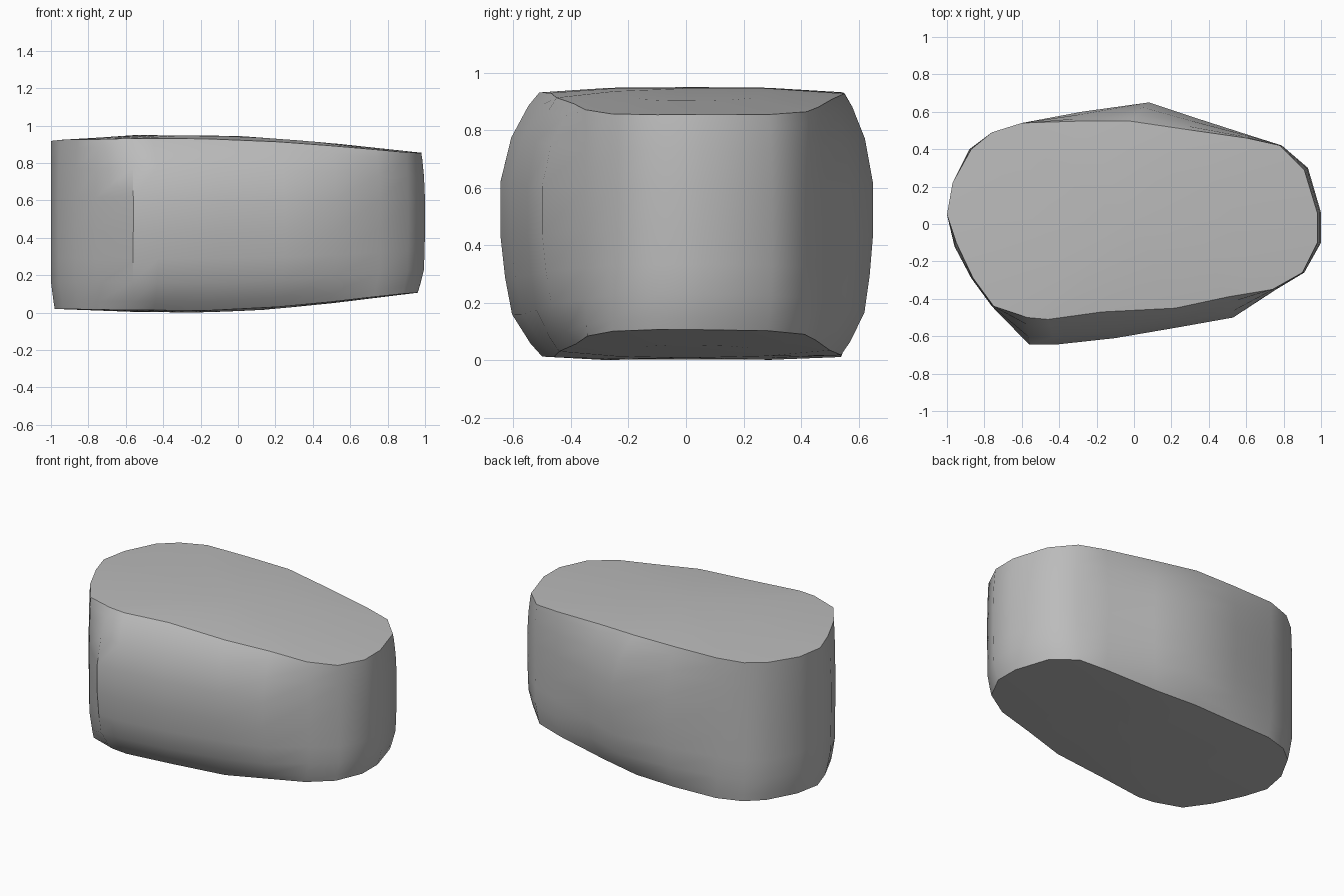
import bpy, bmesh, math

cube = bpy.data.objects.get("Cube")
if cube:
    bpy.data.objects.remove(cube)

stone = bpy.data.materials.new("warm grey stone")
stone.use_nodes = True
colour = (0.5, 0.5, 0.5, 1)
stone.diffuse_color = colour
stone.node_tree.nodes["Principled BSDF"].inputs["Base Color"].default_value = colour
stone.node_tree.nodes["Principled BSDF"].inputs["Roughness"].default_value = 0.9


def lerp(a, b, t):
    return a + (b - a) * t


def curve(points, x):
    """Piecewise linear lookup."""
    for (x0, y0), (x1, y1) in zip(points, points[1:]):
        if x <= x1:
            return lerp(y0, y1, max(0, (x - x0) / (x1 - x0)))
    return points[-1][1]


# Plan outlines of the worn rim and of the widest girth, matched point by point
rim = [(-1, .05), (-.95, -.1), (-.86, -.29), (-.75, -.44), (-.57, -.5), (-.46, -.51),
       (-.17, -.47), (.22, -.45), (.5, -.39), (.74, -.35), (.9, -.26), (.98, -.1),
       (.98, .06), (.91, .29), (.78, .42), (.6, .46), (.25, .51), (-.02, .55),
       (-.3, .55), (-.6, .54), (-.76, .49), (-.87, .4), (-.97, .22)]
girth = [(-1, .05), (-.96, -.12), (-.87, -.29), (-.76, -.44), (-.56, -.645), (-.42, -.645),
         (-.1, -.61), (.25, -.55), (.53, -.5), (.76, -.35), (.91, -.26), (1, -.1),
         (1, .06), (.93, .3), (.79, .42), (.6, .48), (.32, .57), (.08, .65),
         (-.28, .6), (-.6, .54), (-.76, .49), (-.88, .4), (-.97, .22)]

# Lengthwise height of the upper and lower surfaces
upper = [(-1, .92), (-.9, .935), (-.6, .95), (0, .945), (.35, .92), (.73, .885), (1, .855)]
lower = [(-1, .02), (-.7, .005), (-.2, 0), (.15, .015), (.5, .05), (1, .11)]

# Side profile: height fraction, bulge towards the girth
profile = [(0, 0), (.05, .28), (.16, .7), (.3, .88), (.46, 1),
           (.66, 1), (.83, .72), (.95, .28), (1, 0)]

bm = bmesh.new()


def point(x, y, t, spread=1):
    droop = .018 * spread ** 4 * min(1, abs(y) * 2)
    z = lerp(curve(lower, x) + droop * .6, curve(upper, x) - droop, t)
    return bm.verts.new((x, y, z))


def ring(t, bulge, scale=1):
    verts = []
    for (rx, ry), (gx, gy) in zip(rim, girth):
        tuck = 1 - .02 * (1 - min(1, t / .14))
        x, y = lerp(rx, gx, bulge) * scale * tuck, lerp(ry, gy, bulge) * scale * tuck
        verts.append(point(x, y, t, scale))
    return verts


# Side walls with shallow caps at both ends
rings = [ring(0, 0, .55)] + [ring(t, b) for t, b in profile] + [ring(1, 0, .55)]
count = len(rim)
for low, high in zip(rings, rings[1:]):
    for i in range(count):
        j = (i + 1) % count
        bm.faces.new((low[i], low[j], high[j], high[i]))
for t, loop in ((0, rings[0]), (1, rings[-1])):
    centre = point(0, 0, t, 0)
    for i in range(count):
        bm.faces.new((centre, loop[i], loop[(i + 1) % count]))
bmesh.ops.recalc_face_normals(bm, faces=bm.faces)

mesh = bpy.data.meshes.new("boulder")
bm.to_mesh(mesh)
bm.free()
mesh.materials.append(stone)
boulder = bpy.data.objects.new("boulder", mesh)
bpy.context.collection.objects.link(boulder)
bpy.context.view_layer.objects.active = boulder
boulder.select_set(True)
bpy.ops.object.shade_smooth_by_angle(angle=math.radians(35))
